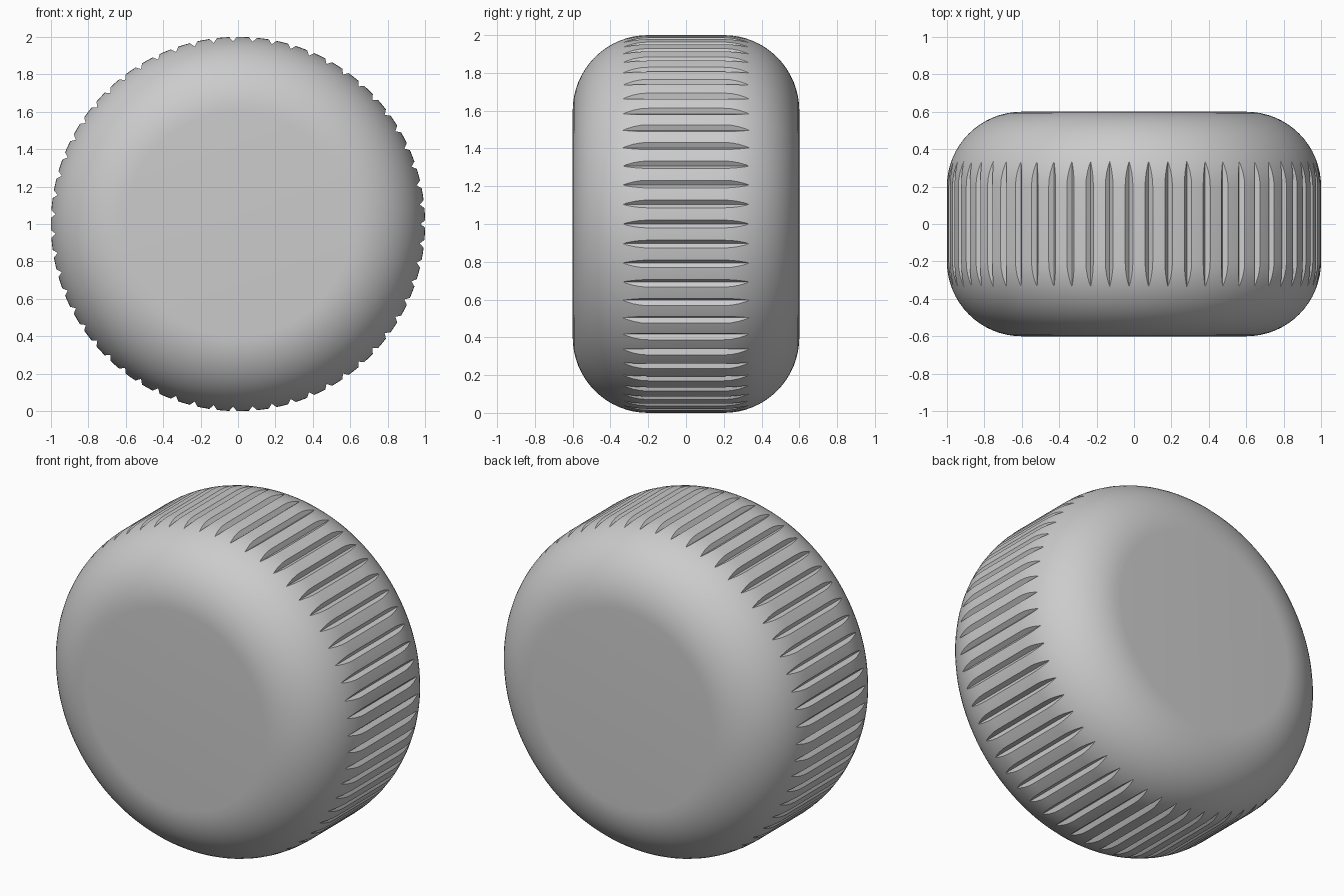
import bpy, bmesh, math
from mathutils import Matrix, Vector

if "Cube" in bpy.data.objects:
    bpy.data.objects.remove(bpy.data.objects["Cube"], do_unlink=True)

RADIUS, HALF_WIDTH, FILLET = 1.0, 0.6, 0.4
GROOVES, DEPTH, HALF_GROOVE = 59, 0.0235, 0.021
CENTRE = Vector((0, 0, 1))

rubber = bpy.data.materials.new("plain_grey")
rubber.use_nodes = True
grey = (0.6, 0.6, 0.6, 1)
rubber.diffuse_color = grey
rubber.node_tree.nodes["Principled BSDF"].inputs["Base Color"].default_value = grey


def make_object(name, bm):
    bmesh.ops.recalc_face_normals(bm, faces=bm.faces)
    mesh = bpy.data.meshes.new(name)
    bm.to_mesh(mesh)
    bm.free()
    obj = bpy.data.objects.new(name, mesh)
    mesh.materials.append(rubber)
    bpy.context.collection.objects.link(obj)
    return obj


# Tyre body: rounded profile revolved about the y axis, with flat end discs
STEPS, SEGMENTS = 16, GROOVES * 4
arc = [(RADIUS - FILLET + FILLET * math.sin(a), HALF_WIDTH - FILLET + FILLET * math.cos(a))
       for a in (math.pi / 2 * i / STEPS for i in range(STEPS + 1))]
profile = arc + [(r, -y) for r, y in reversed(arc)]
bm = bmesh.new()
rings = []
for r, y in profile:
    rings.append([bm.verts.new(CENTRE + Vector((r * math.cos(t), y, r * math.sin(t))))
                  for t in (math.tau * s / SEGMENTS for s in range(SEGMENTS))])
for a, b in zip(rings, rings[1:]):
    for s in range(SEGMENTS):
        n = (s + 1) % SEGMENTS
        bm.faces.new((a[s], a[n], b[n], b[s]))
bm.faces.new(rings[0])
bm.faces.new(rings[-1])
tyre = make_object("tyre", bm)

# Tread cutters: V-shaped prisms laid across the tread
bm = bmesh.new()
reach = 2 * DEPTH
flare = HALF_GROOVE * reach / DEPTH
section = [(RADIUS - DEPTH, 0), (RADIUS - DEPTH + reach, flare),
           (RADIUS - DEPTH + reach, -flare)]
for i in range(GROOVES):
    turn = Matrix.Rotation(-math.tau * i / GROOVES, 3, 'Y')
    ends = [[bm.verts.new(CENTRE + turn @ Vector((x, y, z))) for x, z in section]
            for y in (-0.45, 0.45)]
    for end in ends:
        bm.faces.new(end)
    for k in range(3):
        n = (k + 1) % 3
        bm.faces.new((ends[0][k], ends[0][n], ends[1][n], ends[1][k]))
cutter = make_object("groove_cutter", bm)
cutter.hide_render = True

# Cut the grooves and shade smooth, keeping groove edges sharp
cut = tyre.modifiers.new("grooves", 'BOOLEAN')
cut.operation, cut.solver, cut.object = 'DIFFERENCE', 'EXACT', cutter
bpy.ops.object.select_all(action='DESELECT')
bpy.context.view_layer.objects.active = tyre
tyre.select_set(True)
bpy.ops.object.modifier_apply(modifier=cut.name)
bpy.data.objects.remove(cutter, do_unlink=True)
bpy.ops.object.shade_smooth_by_angle(angle=math.radians(25))
